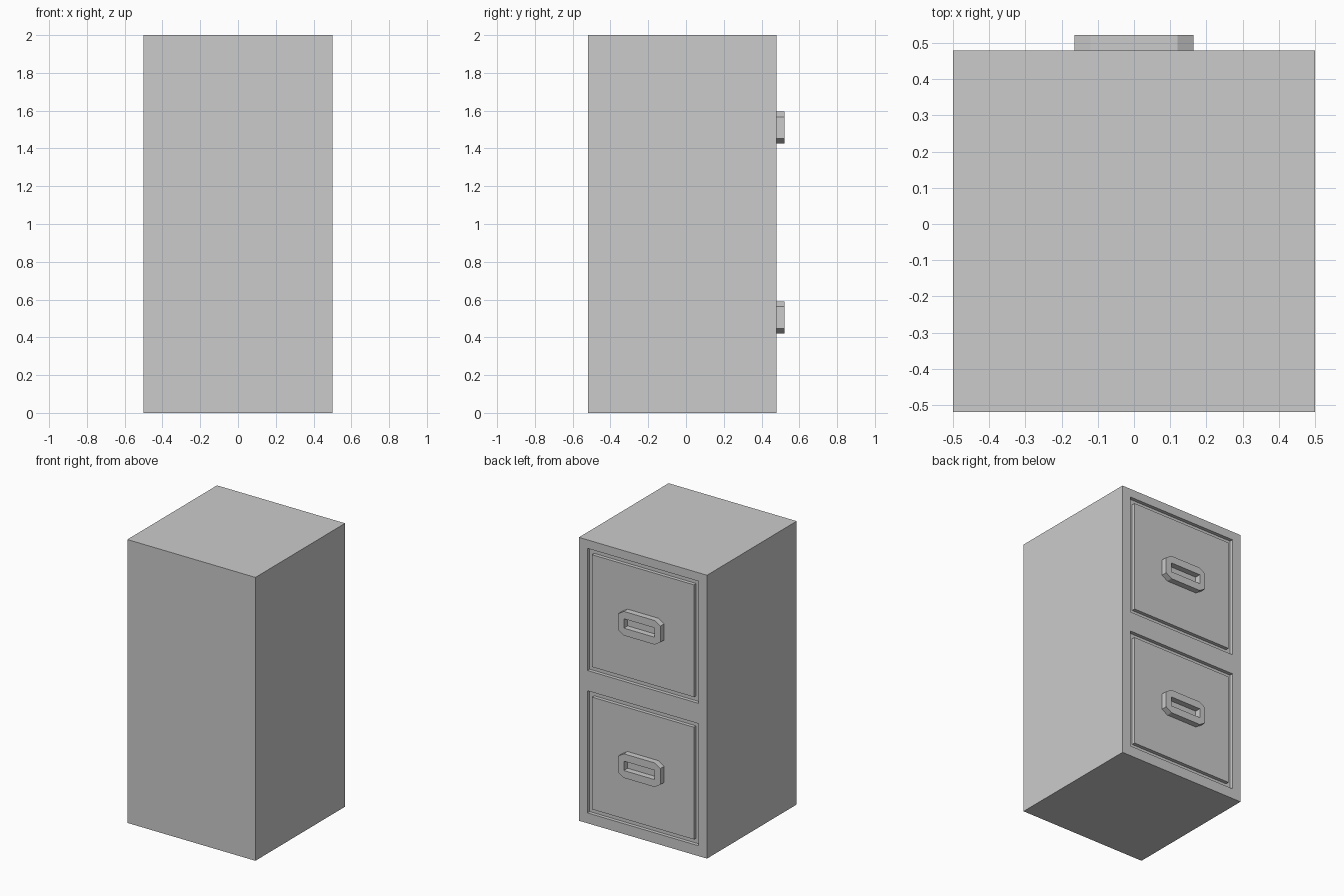
import bpy, bmesh

if "Cube" in bpy.data.objects:
    bpy.data.objects.remove(bpy.data.objects["Cube"])

FRONT = 0.48          # plane of the drawer fronts
GROOVE = 0.025        # depth of the groove round each drawer


def prism(name, outline, y0, y1):
    """Extrude an (x, z) outline from y0 to y1."""
    bm = bmesh.new()
    face = bm.faces.new([bm.verts.new((x, y0, z)) for x, z in outline])
    ext = bmesh.ops.extrude_face_region(bm, geom=[face])["geom"]
    verts = [v for v in ext if isinstance(v, bmesh.types.BMVert)]
    bmesh.ops.translate(bm, verts=verts, vec=(0, y1 - y0, 0))
    bmesh.ops.recalc_face_normals(bm, faces=bm.faces)
    mesh = bpy.data.meshes.new(name)
    bm.to_mesh(mesh)
    bm.free()
    obj = bpy.data.objects.new(name, mesh)
    bpy.context.collection.objects.link(obj)
    return obj


def rect(hx, z0, z1):
    return [(-hx, z0), (hx, z0), (hx, z1), (-hx, z1)]


def cut(obj, cutter):
    """Subtract the cutter, apply the result and remove the cutter."""
    cutter.hide_render = True
    mod = obj.modifiers.new("cut", "BOOLEAN")
    mod.operation = "DIFFERENCE"
    mod.solver = "EXACT"
    mod.object = cutter
    bpy.context.view_layer.objects.active = obj
    bpy.ops.object.modifier_apply(modifier=mod.name)
    bpy.data.objects.remove(cutter)


# Cabinet body
body = prism("cabinet_body", rect(0.5, 0, 2), -0.52, FRONT)

for label, zc in (("lower", 0.505), ("upper", 1.51)):
    # Recess in the body with a flush drawer front standing in it
    cut(body, prism("recess_cutter", rect(0.433, zc - 0.432, zc + 0.43),
                    FRONT - GROOVE, FRONT + 0.1))
    prism(label + "_drawer_front", rect(0.398, zc - 0.397, zc + 0.395),
          FRONT - GROOVE, FRONT)

    # Handle: chamfered plate with a finger slot
    w, h, cx, cz = 0.165, 0.085, 0.045, 0.028
    outline = [(-w + cx, zc - h), (w - cx, zc - h), (w, zc - h + cz), (w, zc + h - cz),
               (w - cx, zc + h), (-w + cx, zc + h), (-w, zc + h - cz), (-w, zc - h + cz)]
    handle = prism(label + "_handle", outline, FRONT, 0.522)
    cut(handle, prism("slot_cutter", rect(0.12, zc - 0.033, zc + 0.033),
                      FRONT - 0.1, FRONT + 0.1))
